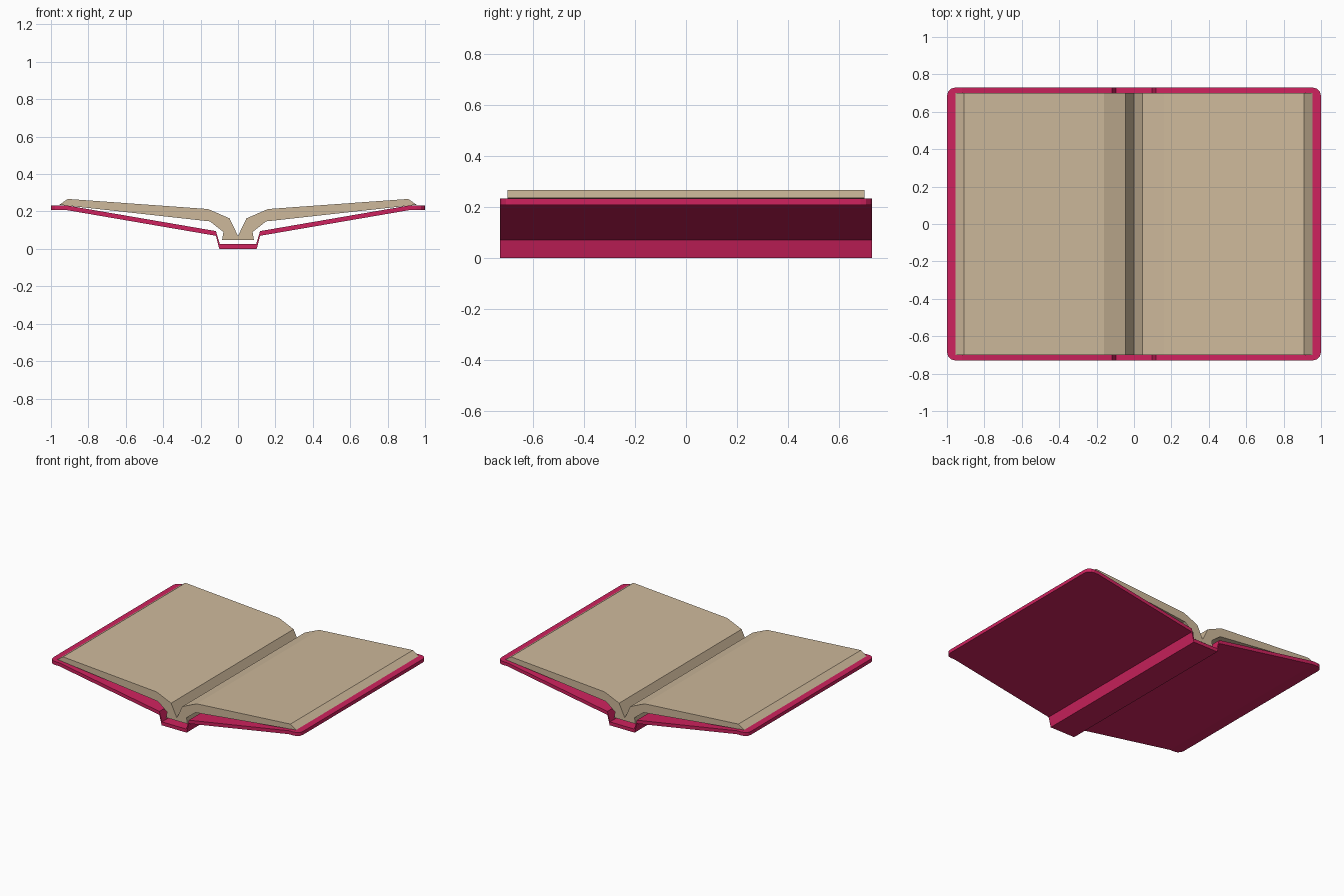
import bpy
import bmesh

if "Cube" in bpy.data.objects:
    bpy.data.objects.remove(bpy.data.objects["Cube"], do_unlink=True)


def make_material(name, colour):
    mat = bpy.data.materials.new(name)
    mat.use_nodes = True
    mat.diffuse_color = colour
    mat.node_tree.nodes["Principled BSDF"].inputs["Base Color"].default_value = colour
    return mat


def extrude_symmetric(name, upper, lower, half_depth, mat, corner=0):
    """Extrude along y a section given by its +x half; upper and lower run outward."""
    right = lower + upper[::-1]
    left = [(-x, z) for x, z in reversed(right) if x > 0]
    bm = bmesh.new()
    verts = [bm.verts.new((x, -half_depth, z)) for x, z in right + left]
    face = bm.faces.new(verts)
    grown = bmesh.ops.extrude_face_region(bm, geom=[face])["geom"]
    moved = [g for g in grown if isinstance(g, bmesh.types.BMVert)]
    bmesh.ops.translate(bm, verts=moved, vec=(0, 2 * half_depth, 0))
    bmesh.ops.recalc_face_normals(bm, faces=bm.faces)
    # Round the upright edges at the outer corners
    if corner:
        reach = max(x for x, z in upper)
        edges = [e for e in bm.edges
                 if all(abs(v.co.x) > reach - 0.001 for v in e.verts)
                 and abs(e.verts[0].co.z - e.verts[1].co.z) > 0.01]
        bmesh.ops.bevel(bm, geom=edges, offset=corner, segments=3,
                        profile=0.5, affect='EDGES')
    mesh = bpy.data.meshes.new(name)
    bm.to_mesh(mesh)
    bm.free()
    mesh.materials.append(mat)
    obj = bpy.data.objects.new(name, mesh)
    bpy.context.collection.objects.link(obj)
    return obj


crimson = make_material("crimson cover", (0.62, 0.016, 0.112, 1))
paper = make_material("cream paper", (0.617, 0.485, 0.328, 1))

# Cover: flat spine, steep hinges, sloping boards with a level outer rim
thickness = 0.025
cover_under = [(0.1, 0), (0.118, 0.07), (0.92, 0.208), (1, 0.208)]
cover_top = [(x, z + thickness) for x, z in cover_under]
cover_top[0] = (0.097, thickness)
extrude_symmetric("cover", cover_top, cover_under, 0.73, crimson, corner=0.045)

# Page block: two curved leaves meeting in the central gutter
page_top = [(0, 0.07), (0.01, 0.09), (0.045, 0.163), (0.16, 0.213), (0.91, 0.267)]
page_under = [(0.085, 0.048), (0.078, 0.09), (0.15, 0.147), (0.955, 0.236)]
extrude_symmetric("pages", page_top, page_under, 0.7, paper)
